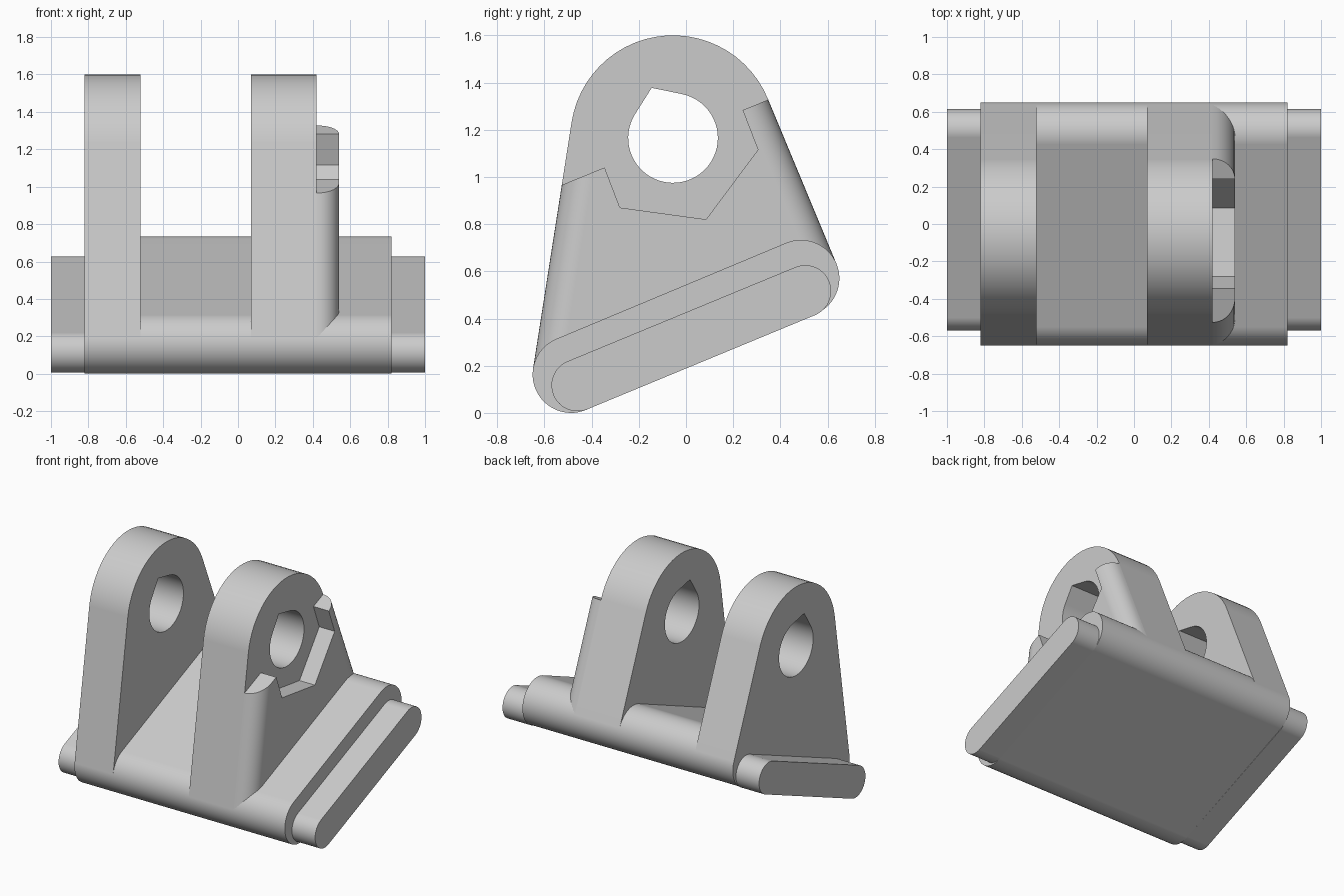
import bpy, bmesh, math
from mathutils import Vector

if "Cube" in bpy.data.objects:
    bpy.data.objects.remove(bpy.data.objects["Cube"])

grey = bpy.data.materials.new("plain grey")
grey.diffuse_color = (0.6, 0.6, 0.6, 1)
grey.use_nodes = True
grey.node_tree.nodes["Principled BSDF"].inputs["Base Color"].default_value = grey.diffuse_color

# Side-view circles (y, z, radius), counter-clockwise
FRONT, BACK, EYE = (-0.487, 0.163, 0.163), (0.487, 0.57, 0.163), (-0.055, 1.165, 0.435)


def hull(circles, inset=0.0, step=math.radians(6)):
    """Outline of a belt stretched round the circles, pulled inwards by inset."""
    n = len(circles)
    normals = []
    for i, p in enumerate(circles):
        q = circles[(i + 1) % n]
        d = Vector((q[0] - p[0], q[1] - p[1]))
        normals.append(math.atan2(d.y, d.x) - math.acos((p[2] - q[2]) / d.length))
    pts = []
    for i, (y, z, r) in enumerate(circles):
        a = normals[i - 1]
        sweep = (normals[i] - a) % (2 * math.pi)
        k = max(2, round(sweep / step))
        for j in range(k + 1):
            t = a + sweep * j / k
            pts.append((y + (r - inset) * math.cos(t), z + (r - inset) * math.sin(t)))
    return pts


def loft(name, sections):
    """Solid through a list of (x, outline) sections."""
    bm = bmesh.new()
    rings = [[bm.verts.new((x, y, z)) for y, z in pts] for x, pts in sections]
    n = len(rings[0])
    for a, b in zip(rings, rings[1:]):
        for i in range(n):
            bm.faces.new((a[i], a[(i + 1) % n], b[(i + 1) % n], b[i]))
    bm.faces.new(rings[0])
    bm.faces.new(rings[-1])
    bmesh.ops.recalc_face_normals(bm, faces=bm.faces)
    me = bpy.data.meshes.new(name)
    bm.to_mesh(me)
    bm.free()
    me.materials.append(grey)
    ob = bpy.data.objects.new(name, me)
    bpy.context.collection.objects.link(ob)
    return ob


def prism(name, x0, x1, pts):
    return loft(name, [(x0, pts), (x1, pts)])


def finish(ob, cutter=None):
    """Cut, then shade smooth with sharp edges kept."""
    bpy.ops.object.select_all(action='DESELECT')
    ob.select_set(True)
    bpy.context.view_layer.objects.active = ob
    if cutter:
        mod = ob.modifiers.new("cut", 'BOOLEAN')
        mod.operation, mod.solver, mod.object = 'DIFFERENCE', 'EXACT', cutter
        bpy.ops.object.modifier_apply(modifier=mod.name)
        bpy.data.objects.remove(cutter)
    bpy.ops.object.shade_smooth_by_angle(angle=math.radians(25))
    wn = ob.modifiers.new("even shading", 'WEIGHTED_NORMAL')
    wn.keep_sharp = True


# Tilted base slab and the thinner tongues at its ends
finish(prism("base_slab", -0.82, 0.82, hull([FRONT, BACK])))
tongue = hull([(-0.46, 0.117, 0.11), (0.505, 0.516, 0.11)])
finish(prism("left_tongue", -1.0, -0.82, tongue))
finish(prism("right_tongue", 0.82, 1.0, tongue))

# Two lugs with a teardrop hole
teardrop = hull([(EYE[0], EYE[1], 0.19), (-0.145, 1.377, 0.0005)])
for name, x0, x1 in (("left_lug", -0.82, -0.52), ("right_lug", 0.07, 0.42)):
    finish(prism(name, x0, x1, hull([FRONT, BACK, EYE])),
           prism("hole_cutter", x0 - 0.1, x1 + 0.1, teardrop))

# Rounded boss on the right lug, with a nut seat cut out of its top
R = 0.12
boss = loft("nut_seat_boss", [
    (0.42 + R * math.sin(t), hull([FRONT, BACK, EYE], R * (1 - math.cos(t))))
    for t in (math.pi / 2 * i / 10 for i in range(11))])
seat = [(-0.9, 0.813), (-0.345, 1.04), (-0.28, 0.87), (0.085, 0.82), (0.305, 1.115),
        (0.24, 1.283), (0.8, 1.512), (0.8, 2.0), (-0.9, 2.0)]
finish(boss, prism("seat_cutter", 0.3, 0.7, seat))
